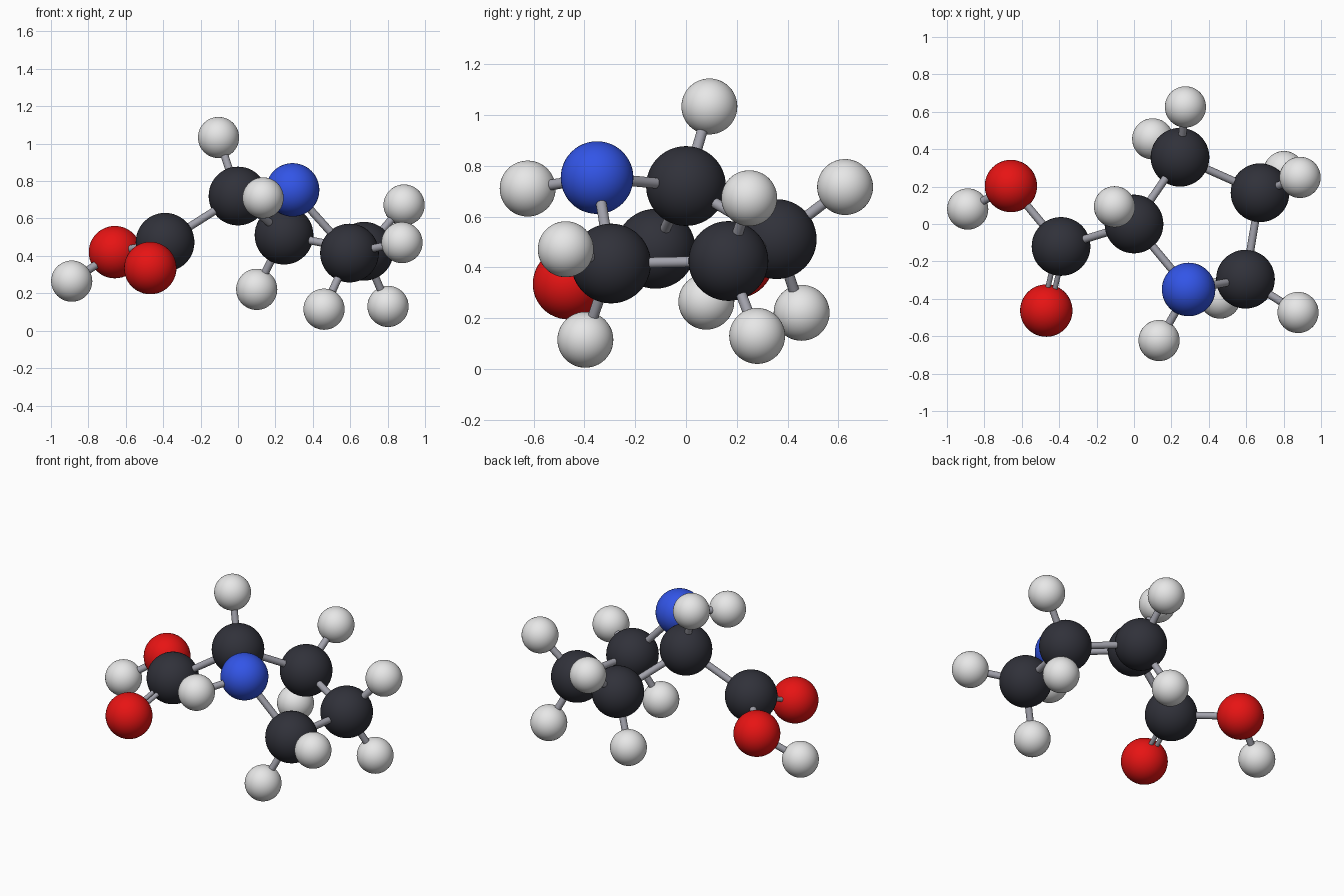
import bpy
from mathutils import Vector

cube = bpy.data.objects.get("Cube")
if cube:
    bpy.data.objects.remove(cube, do_unlink=True)


def material(name, rgb):
    mat = bpy.data.materials.new(name)
    mat.use_nodes = True
    mat.diffuse_color = (*rgb, 1)
    bsdf = next(n for n in mat.node_tree.nodes if n.type == 'BSDF_PRINCIPLED')
    bsdf.inputs["Base Color"].default_value = (*rgb, 1)
    bsdf.inputs["Roughness"].default_value = 0.45
    return mat


# element: (material, ball radius)
ELEMENTS = {
    "carbon": (material("charcoal", (0.03, 0.031, 0.042)), 0.157),
    "nitrogen": (material("blue", (0.032, 0.09, 0.8)), 0.143),
    "oxygen": (material("red", (0.83, 0.007, 0.007)), 0.14),
    "hydrogen": (material("pale grey", (0.8, 0.8, 0.8)), 0.11),
}
BOND_GREY = material("bond grey", (0.36, 0.36, 0.41))

# atom name: (element, centre)
ATOMS = {
    "centre_carbon": ("carbon", (0, 0, .72)),
    "acid_carbon": ("carbon", (-.39, -.12, .473)),
    "back_carbon": ("carbon", (.246, .357, .511)),
    "left_carbon": ("carbon", (.674, .167, .425)),
    "front_carbon": ("carbon", (.596, -.295, .415)),
    "ring_nitrogen": ("nitrogen", (.292, -.35, .753)),
    "acid_oxygen": ("oxygen", (-.658, .203, .42)),
    "double_oxygen": ("oxygen", (-.469, -.463, .335)),
    "acid_hydrogen": ("hydrogen", (-.889, .08, .265)),
    "top_hydrogen": ("hydrogen", (-.104, .092, 1.033)),
    "nitrogen_hydrogen": ("hydrogen", (.134, -.623, .71)),
    "back_hydrogen_upper": ("hydrogen", (.275, .626, .716)),
    "back_hydrogen_lower": ("hydrogen", (.1, .455, .221)),
    "left_hydrogen_upper": ("hydrogen", (.888, .249, .672)),
    "left_hydrogen_lower": ("hydrogen", (.802, .28, .13)),
    "front_hydrogen_upper": ("hydrogen", (.877, -.473, .471)),
    "front_hydrogen_lower": ("hydrogen", (.46, -.396, .115)),
}

BONDS = [
    ("centre_carbon", "acid_carbon"), ("centre_carbon", "back_carbon"),
    ("back_carbon", "left_carbon"), ("left_carbon", "front_carbon"),
    ("front_carbon", "ring_nitrogen"), ("ring_nitrogen", "centre_carbon"),
    ("acid_carbon", "acid_oxygen"), ("acid_oxygen", "acid_hydrogen"),
    ("centre_carbon", "top_hydrogen"), ("ring_nitrogen", "nitrogen_hydrogen"),
    ("back_carbon", "back_hydrogen_upper"), ("back_carbon", "back_hydrogen_lower"),
    ("left_carbon", "left_hydrogen_upper"), ("left_carbon", "left_hydrogen_lower"),
    ("front_carbon", "front_hydrogen_upper"), ("front_carbon", "front_hydrogen_lower"),
]


def rod(name, start, end, radius):
    axis = end - start
    bpy.ops.mesh.primitive_cylinder_add(
        vertices=24, radius=radius, depth=axis.length, location=(start + end) / 2,
        rotation=axis.to_track_quat('Z', 'Y').to_euler())
    obj = bpy.context.object
    obj.name = name
    obj.data.materials.append(BOND_GREY)
    bpy.ops.object.shade_smooth_by_angle()


# Balls
for name, (element, centre) in ATOMS.items():
    mat, radius = ELEMENTS[element]
    bpy.ops.mesh.primitive_uv_sphere_add(segments=48, ring_count=24,
                                         radius=radius, location=centre)
    ball = bpy.context.object
    ball.name = name
    ball.data.materials.append(mat)
    bpy.ops.object.shade_smooth()

# Single bonds
for a, b in BONDS:
    rod(f"bond_{a}_to_{b}", Vector(ATOMS[a][1]), Vector(ATOMS[b][1]), 0.021)

# Double bond: two thinner parallel rods, side by side
start, end = (Vector(ATOMS[n][1]) for n in ("acid_carbon", "double_oxygen"))
side = (end - start).cross(Vector((0, 0, 1))).normalized()
for label, sign in (("a", -1), ("b", 1)):
    offset = side * sign * 0.019
    rod(f"double_bond_{label}", start + offset, end + offset, 0.014)
